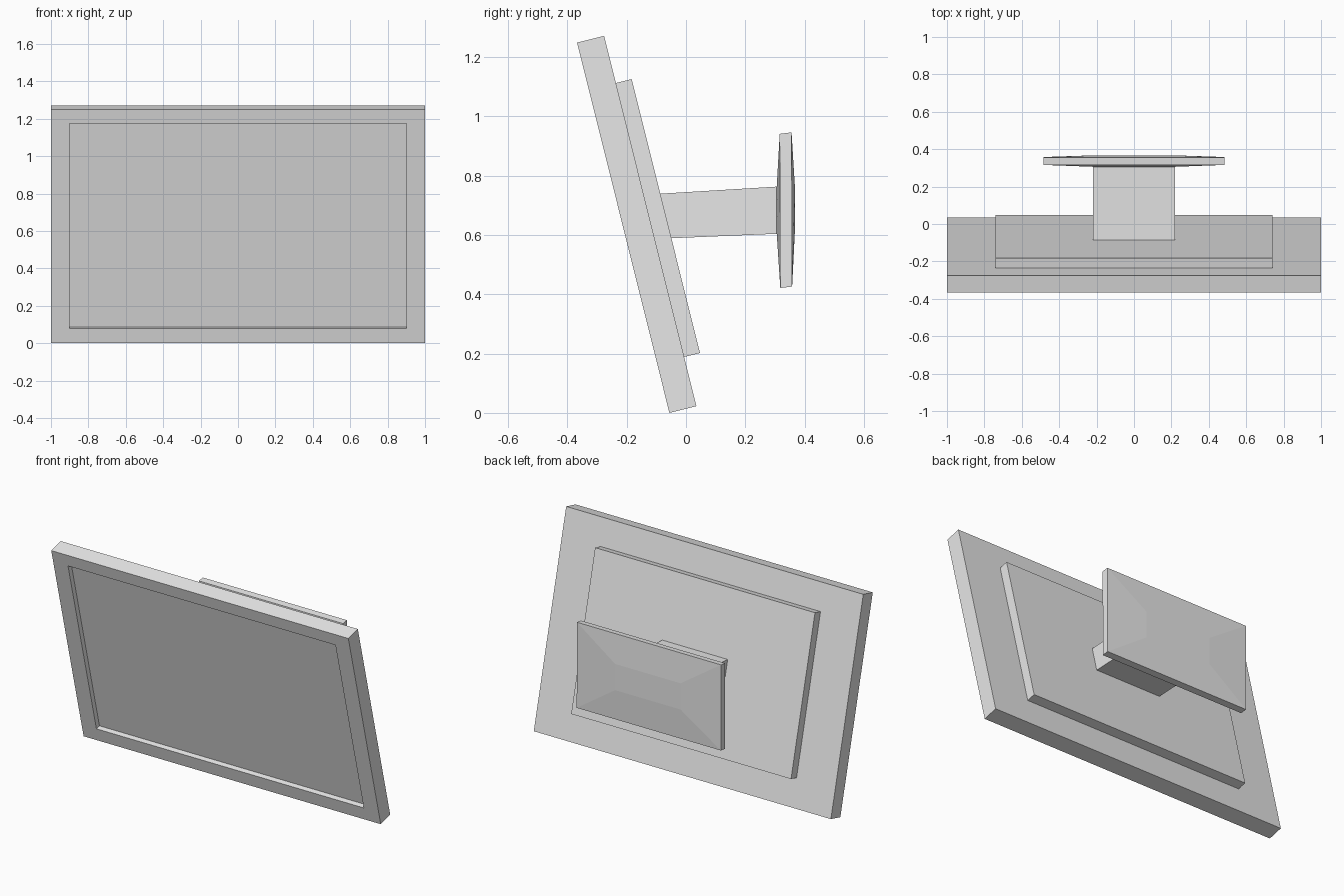
import bpy
import bmesh
from math import radians

cube = bpy.data.objects.get("Cube")
if cube:
    bpy.data.objects.remove(cube, do_unlink=True)

# Single grey plastic
grey = bpy.data.materials.new("grey plastic")
grey.use_nodes = True
colour = (0.8, 0.8, 0.8, 1)
grey.diffuse_color = colour
grey.node_tree.nodes["Principled BSDF"].inputs["Base Color"].default_value = colour


def loft(name, rings, location=(0, 0, 0), tilt=0):
    """Join rectangles (y at bottom, y at top, half width, bottom, top) front to back."""
    bm = bmesh.new()
    loops = []
    for yb, yt, w, low, high in rings:
        corners = [(-w, yb, low), (w, yb, low), (w, yt, high), (-w, yt, high)]
        loops.append([bm.verts.new(c) for c in corners])
    for a, b in zip(loops, loops[1:]):
        for i in range(4):
            j = (i + 1) % 4
            bm.faces.new((a[i], a[j], b[j], b[i]))
    bm.faces.new(loops[0])
    bm.faces.new(loops[-1][::-1])
    bmesh.ops.recalc_face_normals(bm, faces=bm.faces)
    mesh = bpy.data.meshes.new(name)
    bm.to_mesh(mesh)
    bm.free()
    mesh.materials.append(grey)
    obj = bpy.data.objects.new(name, mesh)
    obj.location = location
    obj.rotation_euler.x = radians(tilt)
    bpy.context.collection.objects.link(obj)
    return obj


def flat(y, w, low, high):
    return (y, y, w, low, high)


# Leaning display: both parts share one tilted frame
base = (0, -0.056, 0)
lean = 14
height = 1.287
thick = 0.094

# Panel with a shallow recessed screen
loft("screen_panel", [
    flat(0.03, 0.9, 0.082, 1.211),
    flat(0, 0.9, 0.082, 1.211),
    flat(0, 1, 0, height),
    flat(thick, 1, 0, height),
], base, lean)

# Raised cover on the back of the panel
loft("back_cover", [
    flat(thick, 0.74, 0.171, 1.123),
    flat(thick + 0.055, 0.74, 0.171, 1.123),
], base, lean)

# Arm, cut to the slope of the cover
loft("support_arm", [
    (-0.05, -0.09, 0.22, 0.589, 0.739),
    flat(0.306, 0.22, 0.604, 0.763),
])

# Wall plate with shallow pyramids on both sides
loft("wall_plate", [
    flat(0.306, 0.22, 0.604, 0.763),
    (0.318, 0.316, 0.485, 0.421, 0.941),
    (0.358, 0.356, 0.485, 0.426, 0.946),
    flat(0.367, 0.22, 0.608, 0.767),
])
